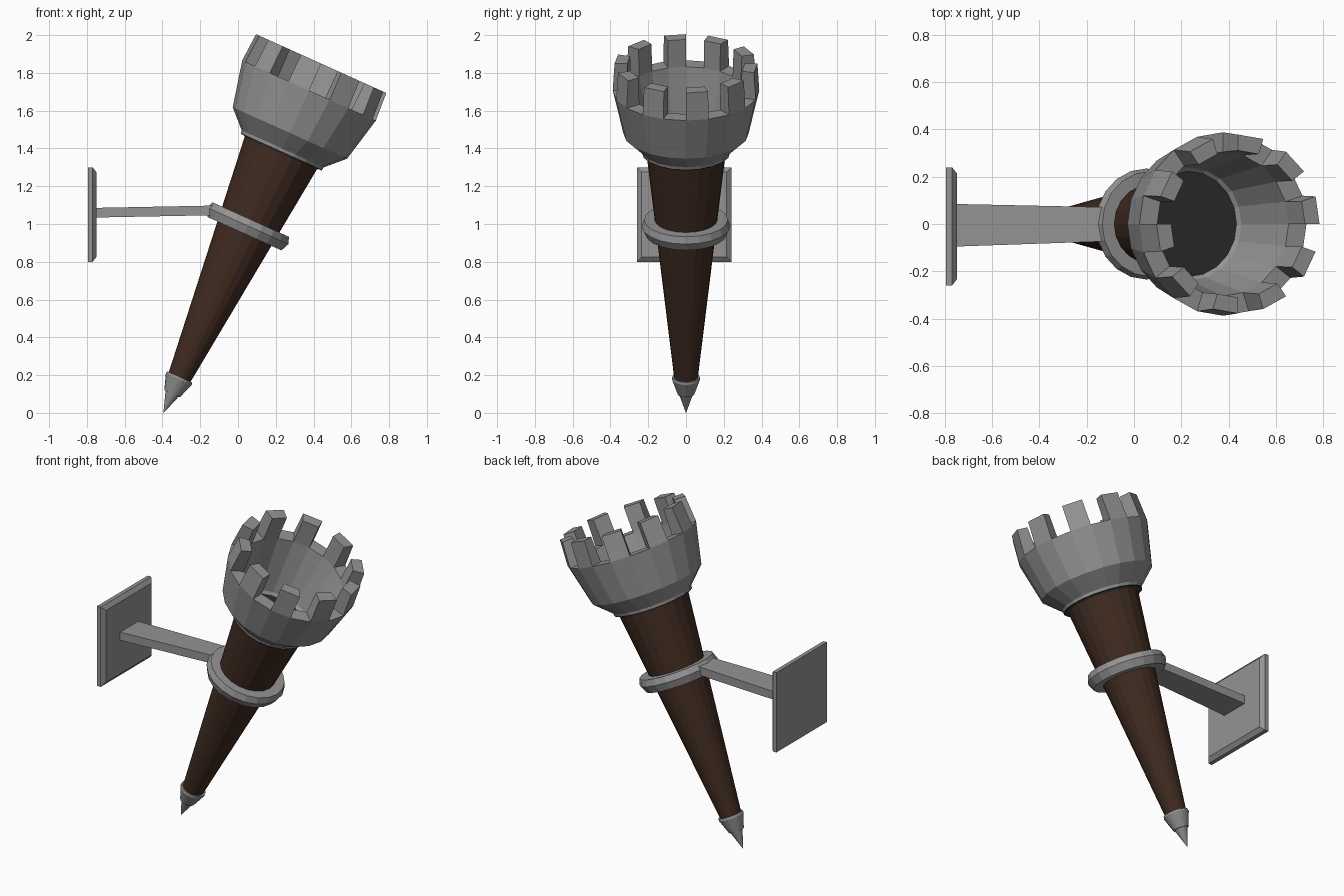
import bpy, bmesh
from math import cos, sin, pi, radians
from mathutils import Matrix, Vector

if "Cube" in bpy.data.objects:
    bpy.data.objects.remove(bpy.data.objects["Cube"])

SIDES = 20


def material(name, r, g, b):
    m = bpy.data.materials.new(name)
    m.diffuse_color = (r, g, b, 1)
    m.use_nodes = True
    m.node_tree.nodes["Principled BSDF"].inputs["Base Color"].default_value = m.diffuse_color
    return m


stone = material("grey stone", 0.30, 0.295, 0.295)
wood = material("dark brown wood", 0.052, 0.024, 0.015)
coal = material("charcoal", 0.026, 0.026, 0.026)

# tilted torch axis: local z runs from the tip to the crown
TILT = Matrix.Translation((-0.39, 0, 0.01)) @ Matrix.Rotation(radians(24.3), 4, 'Y')


def finish(bm, name, mat, matrix=Matrix.Identity(4)):
    bmesh.ops.transform(bm, matrix=matrix, verts=bm.verts)
    bmesh.ops.recalc_face_normals(bm, faces=bm.faces)
    me = bpy.data.meshes.new(name)
    bm.to_mesh(me)
    bm.free()
    me.materials.append(mat)
    ob = bpy.data.objects.new(name, me)
    bpy.context.collection.objects.link(ob)
    return ob


def lathe(profile, closed=False):
    """Revolve (radius, height) points; returns the bmesh and its face bands."""
    bm = bmesh.new()
    rings = [[bm.verts.new((r * cos(2 * pi * i / SIDES), r * sin(2 * pi * i / SIDES), h))
              for i in range(SIDES)] for r, h in profile]
    pairs = list(zip(rings, rings[1:]))
    if closed:
        pairs.append((rings[-1], rings[0]))
    bands = []
    for a, b in pairs:
        bands.append([bm.faces.new((a[i], a[(i + 1) % SIDES], b[(i + 1) % SIDES], b[i]))
                      for i in range(SIDES)])
    if not closed:
        bm.faces.new(rings[0][::-1])
        bm.faces.new(rings[-1])
    return bm, bands


# wooden shaft
bm, _ = lathe([(0.06, 0.17), (0.21, 1.5)])
finish(bm, "shaft", wood, TILT)

# pointed metal cap at the bottom
bm, _ = lathe([(0.001, -0.01), (0.038, 0.1), (0.045, 0.1), (0.075, 0.185), (0.072, 0.198), (0.055, 0.198)])
finish(bm, "tip_cap", stone, TILT)

# ring around the shaft
bm, _ = lathe([(0.15, 1.03), (0.215, 1.03), (0.235, 1.075), (0.222, 1.112), (0.15, 1.112)], closed=True)
finish(bm, "holder_ring", stone, TILT)

# hollow crown; every other rim face is raised into a merlon
bm, bands = lathe([(0.19, 1.5), (0.215, 1.5), (0.332, 1.615), (0.388, 1.862),
                   (0.305, 1.862), (0.235, 1.505)], closed=True)
raised = bmesh.ops.extrude_discrete_faces(bm, faces=bands[3][::2])["faces"]
for v in {v for f in raised for v in f.verts}:
    k = 0.975 if Vector(v.co.xy).length > 0.35 else 1.02
    v.co = (v.co.x * k, v.co.y * k, 2.018)
finish(bm, "crown", stone, TILT)

# dark floor inside the crown
bm, _ = lathe([(0.235, 1.503), (0.236, 1.508)])
finish(bm, "crown_floor", coal, TILT)


def taper_box(name, x0, x1, s0, s1):
    """Box along x; s = (y min, y max, z min, z max) at each end."""
    bm = bmesh.new()
    bmesh.ops.create_cube(bm, size=1)
    for v in bm.verts:
        s = s0 if v.co.x < 0 else s1
        v.co = (x0 if v.co.x < 0 else x1, s[v.co.y > 0], s[2 + (v.co.z > 0)])
    return finish(bm, name, stone)


# arm and bevelled wall plate
taper_box("arm", -0.77, -0.11, (-0.096, 0.085, 1.034, 1.085), (-0.073, 0.071, 1.047, 1.098))
taper_box("plate_back", -0.795, -0.77, (-0.26, 0.24, 0.8, 1.3), (-0.26, 0.24, 0.8, 1.3))
taper_box("plate_front", -0.77, -0.75, (-0.26, 0.24, 0.8, 1.3), (-0.235, 0.215, 0.825, 1.275))
